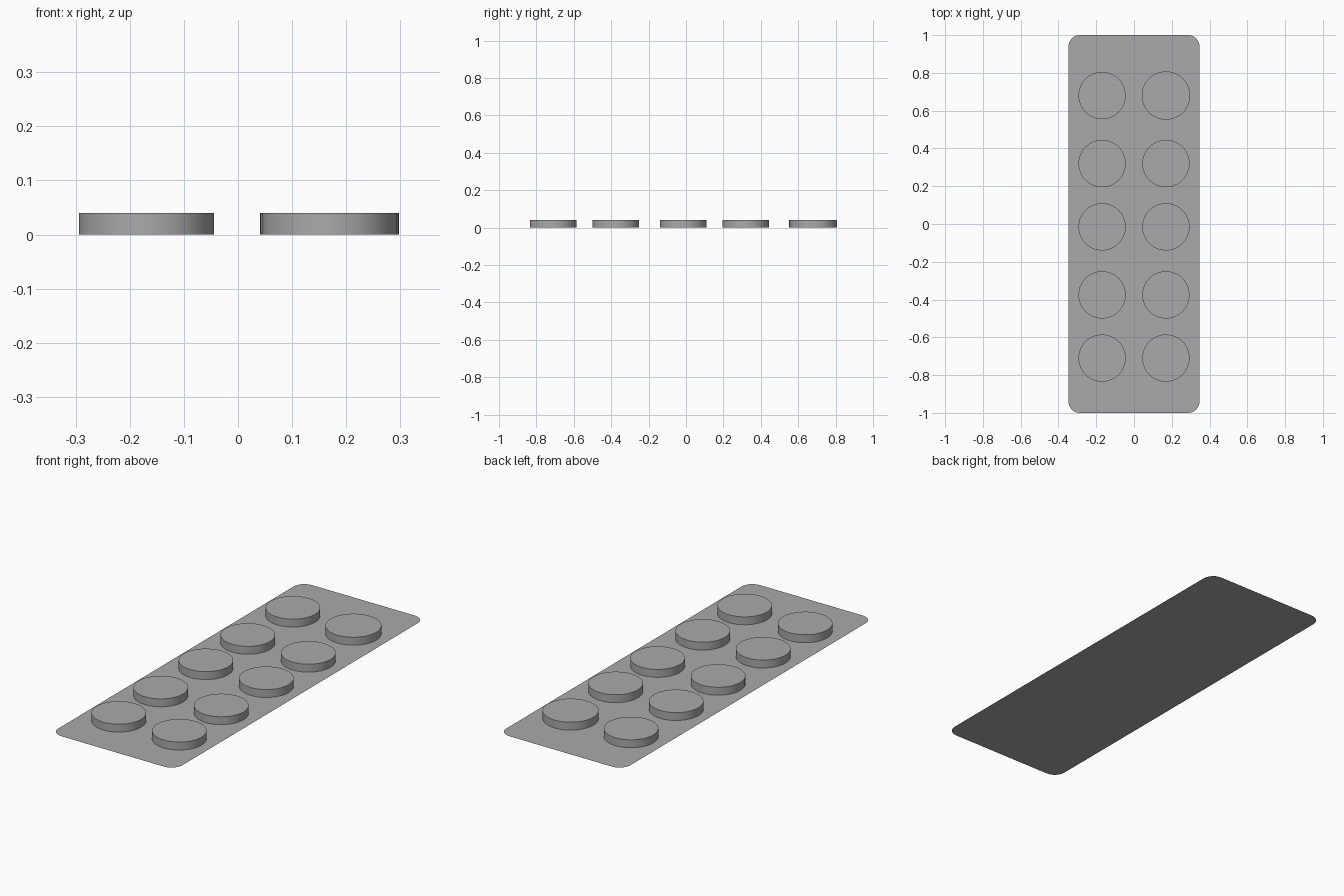
import bpy
import bmesh
import math

cube = bpy.data.objects.get("Cube")
if cube:
    bpy.data.objects.remove(cube, do_unlink=True)

grey = bpy.data.materials.new("neutral grey")
grey.use_nodes = True
colour = (0.4, 0.4, 0.4, 1)
grey.diffuse_color = colour
grey.node_tree.nodes["Principled BSDF"].inputs["Base Color"].default_value = colour


def make_object(name, bm):
    mesh = bpy.data.meshes.new(name)
    bm.to_mesh(mesh)
    bm.free()
    mesh.materials.append(grey)
    obj = bpy.data.objects.new(name, mesh)
    bpy.context.collection.objects.link(obj)
    return obj


# Flat backing sheet with rounded corners and a tear line
half_x, half_y, corner, steps = 0.347, 1.0, 0.06, 6
bm = bmesh.new()
outline = []
for i, (sx, sy) in enumerate([(1, 1), (-1, 1), (-1, -1), (1, -1)]):
    for k in range(steps + 1):
        a = math.radians(90) * (i + k / steps)
        outline.append(bm.verts.new((sx * (half_x - corner) + corner * math.cos(a),
                                     sy * (half_y - corner) + corner * math.sin(a), 0)))
bm.faces.new(outline)
bmesh.ops.bisect_plane(bm, geom=bm.verts[:] + bm.edges[:] + bm.faces[:],
                       plane_co=(0, -0.56, 0), plane_no=(0, 1, 0))
make_object("backing_sheet", bm)


# Round raised pocket, open underneath where it meets the sheet
def pocket(name, x, y, radius=0.125, height=0.04):
    bm = bmesh.new()
    bmesh.ops.create_cone(bm, cap_ends=True, segments=64, radius1=radius,
                          radius2=radius, depth=height)
    bmesh.ops.translate(bm, verts=bm.verts, vec=(0, 0, height / 2))
    bm.normal_update()
    bottom = [f for f in bm.faces if f.normal.z < -0.9]
    bmesh.ops.delete(bm, geom=bottom, context='FACES_ONLY')
    obj = make_object(name, bm)
    obj.location = (x, y, 0)
    bpy.ops.object.select_all(action='DESELECT')
    obj.select_set(True)
    bpy.context.view_layer.objects.active = obj
    bpy.ops.object.shade_smooth_by_angle(angle=math.radians(30))


# Two columns of five pockets
for row, y in enumerate([0.68, 0.32, -0.015, -0.375, -0.71], 1):
    pocket(f"right_pocket_{row}", -0.169, y)
    pocket(f"left_pocket_{row}", 0.169, y, radius=0.128 if row == 1 else 0.125)
